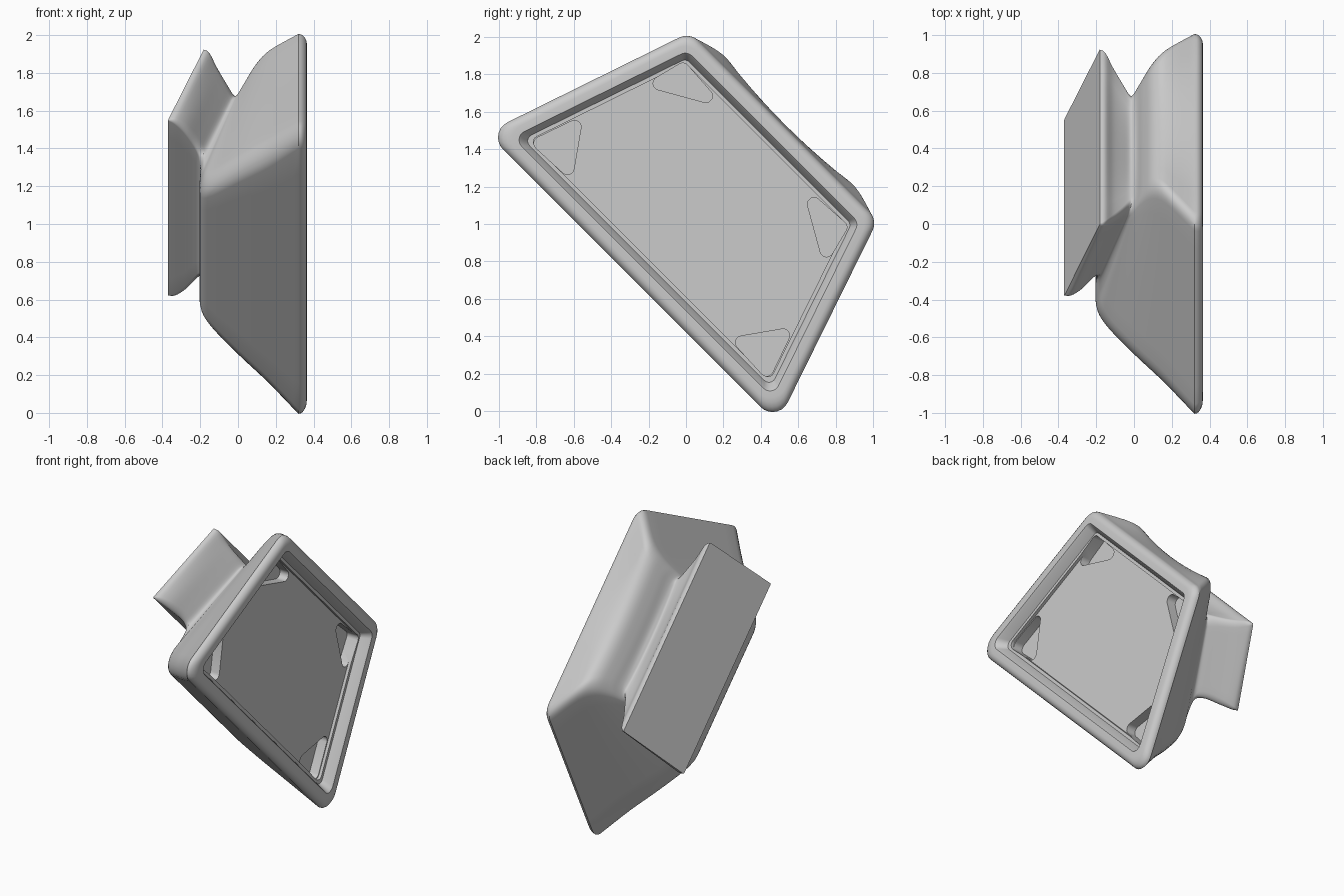
import bpy, bmesh, math
from mathutils import Vector

if "Cube" in bpy.data.objects:
    bpy.data.objects.remove(bpy.data.objects["Cube"])

grey = bpy.data.materials.new("plain grey")
grey.diffuse_color = (0.6, 0.6, 0.6, 1)
grey.use_nodes = True
grey.node_tree.nodes["Principled BSDF"].inputs["Base Color"].default_value = grey.diffuse_color
S = math.sqrt(0.5)


def place(x, u, v):
    """Local frame (x, along the short edge, across it) to the tilted world frame."""
    return Vector((x, (u + v) * S, 1 + (v - u) * S))


def fillet(points, radius, arc=7, edge=10):
    """Outline with rounded corners and evenly divided sides."""
    arcs = []
    n = len(points)
    for i in range(n):
        p = Vector(points[i])
        a = (Vector(points[i - 1]) - p).normalized()
        b = (Vector(points[(i + 1) % n]) - p).normalized()
        half = a.angle(b) / 2
        centre = p + (a + b).normalized() * (radius / math.sin(half))
        start = p + a * (radius / math.tan(half)) - centre
        end = p + b * (radius / math.tan(half)) - centre
        total = math.pi - 2 * half
        arcs.append([centre + (start * math.sin((1 - k / arc) * total)
                     + end * math.sin(k / arc * total)) / math.sin(total)
                     for k in range(arc + 1)])
    out = []
    for i in range(n):
        out += arcs[i]
        a, b = arcs[i][-1], arcs[(i + 1) % n][0]
        out += [a.lerp(b, k / edge) for k in range(1, edge)]
    return out


def section(xl, vl, hl, xh, vh, hh, r, bow):
    """One tilted, rounded trapezoid ring, its upper side bowed inward."""
    ring = []
    for u, v in fillet([(-hl, vl), (hl, vl), (hh, vh), (-hh, vh)], r):
        t = (v - vl) / (vh - vl)
        sag = bow * max(0, 1 - (u / hh) ** 2) * max(0, t) ** 3
        ring.append(place(xl + (xh - xl) * t, u, v - sag))
    return ring


def frame(x, inset, r):
    """Flat ring parallel to the base outline."""
    return section(x, -.41 + inset, 1.10 - 1.42 * inset,
                   x, .74 - inset, .71 - .74 * inset, r, 0)


def spline(rows, steps):
    out = []
    for i in range(len(rows) - 1):
        p0, p1 = rows[max(i - 1, 0)], rows[i]
        p2, p3 = rows[i + 1], rows[min(i + 2, len(rows) - 1)]
        for k in range(steps):
            t = k / steps
            out.append([.5 * (2 * b + (c - a) * t + (2 * a - 5 * b + 4 * c - d) * t * t
                        + (3 * b - a - 3 * c + d) * t ** 3)
                        for a, b, c, d in zip(p0, p1, p2, p3)])
    return out + [rows[-1]]


def loft(name, rings):
    bm = bmesh.new()
    loops = [[bm.verts.new(p) for p in ring] for ring in rings]
    for a, b in zip(loops, loops[1:]):
        for i in range(len(a)):
            j = (i + 1) % len(a)
            bm.faces.new((a[i], a[j], b[j], b[i]))
    bm.faces.new(loops[0])
    bm.faces.new(loops[-1])
    bmesh.ops.recalc_face_normals(bm, faces=bm.faces)
    mesh = bpy.data.meshes.new(name)
    bm.to_mesh(mesh)
    bm.free()
    obj = bpy.data.objects.new(name, mesh)
    bpy.context.collection.objects.link(obj)
    mesh.materials.append(grey)
    return obj


# Recessed base: floor, ledge, wall and rounded rim
rings = [frame(.28, .135, .03), frame(.30, .135, .03), frame(.30, .115, .035),
         frame(.355, .09, .045), frame(.365, .082, .05)]
rings += [frame(.32 + .045 * math.sin(a), .045 * (1 - math.cos(a)), .09)
          for a in [math.radians(d) for d in (90, 70, 50, 30, 15)]]

# Tapered body, waisted neck and flared tilted grip
stations = [
    (.32, -.41, 1.10, .32, .74, .71, .09, 0),
    (.16, -.363, .92, .17, .79, .545, .10, .04),
    (.00, -.315, .75, .10, .76, .475, .10, .04),
    (-.14, -.265, .59, .05, .68, .44, .10, .04),
    (-.195, -.21, .52, .02, .615, .43, .10, .04),
    (-.205, -.12, .47, .00, .58, .43, .09, .03),
    (-.20, .02, .46, -.02, .57, .44, .07, .03),
    (-.22, .08, .51, -.06, .585, .50, .05, .02),
    (-.28, .10, .61, -.11, .615, .58, .04, .01),
    (-.335, .11, .66, -.15, .65, .645, .025, 0),
    (-.37, .12, .66, -.18, .655, .655, .008, 0),
]
rings += [section(*s) for s in spline(stations, 4)]
body = loft("gripped_base", rings)

# Rounded triangular pockets, mirrored across the symmetry axis
pockets = [[(-.23, .74), (-.01, .87), (.21, .62)],
           [(-.84, .44), (-.55, .58), (-.61, .23)]]
for tri in pockets:
    for mirrored in (False, True):
        pts = [(b, a) if mirrored else (a, b) for a, b in tri]
        outline = fillet(pts, .035, 6, 2)
        cutter = loft("pocket_cutter", [[Vector((x, p.x, 1 + p.y)) for p in outline]
                                        for x in (.215, .5)])
        cutter.hide_render = True
        mod = body.modifiers.new("pocket", 'BOOLEAN')
        mod.operation = 'DIFFERENCE'
        mod.solver = 'EXACT'
        mod.object = cutter
        bpy.context.view_layer.objects.active = body
        bpy.ops.object.modifier_apply(modifier=mod.name)
        bpy.data.objects.remove(cutter)

bpy.ops.object.select_all(action='DESELECT')
body.select_set(True)
bpy.context.view_layer.objects.active = body
bpy.ops.object.shade_smooth_by_angle(angle=math.radians(32))
